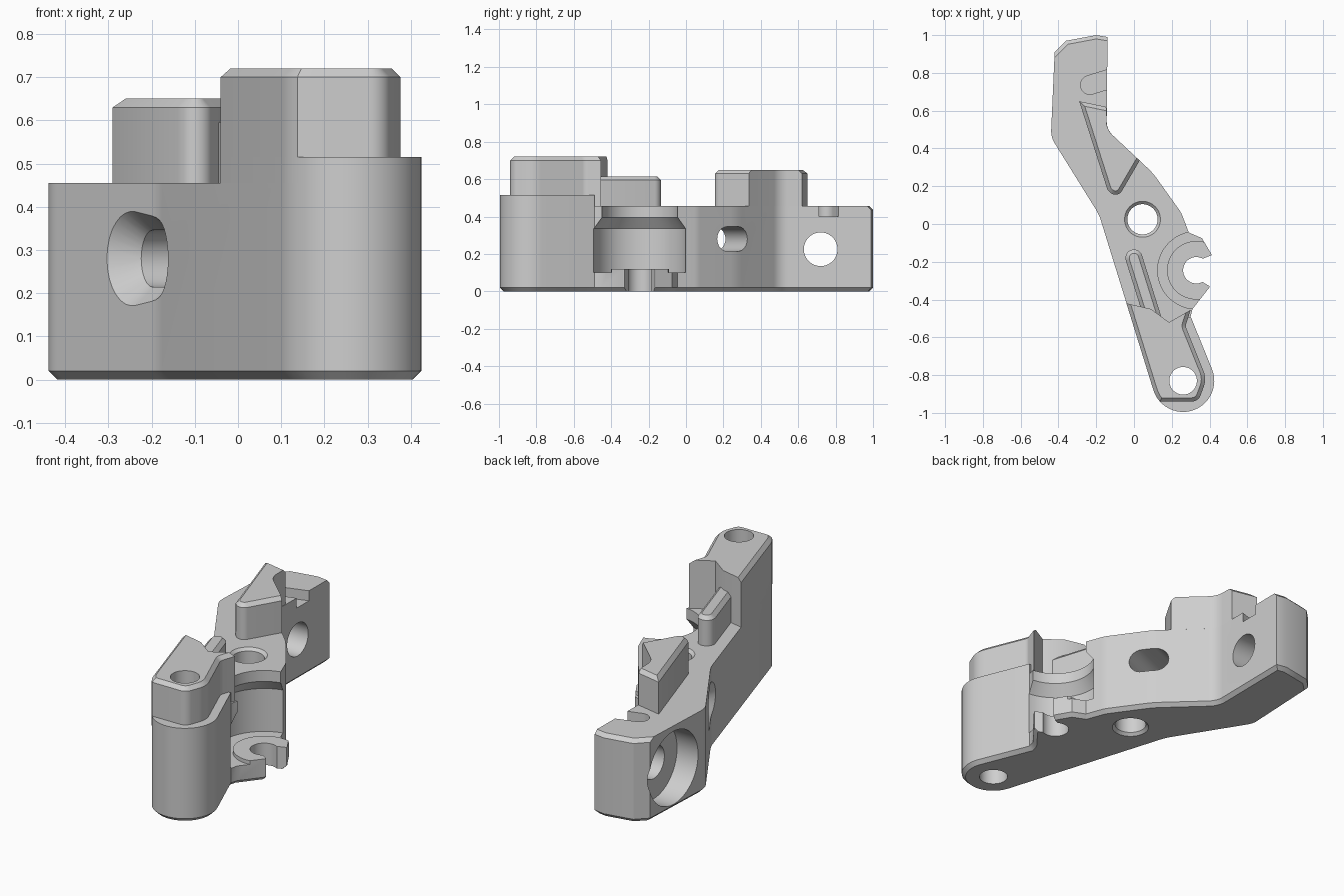
import bpy
import bmesh
from math import cos, sin, pi, radians
from mathutils import Matrix, Vector

cube = bpy.data.objects.get("Cube")
if cube:
    bpy.data.objects.remove(cube, do_unlink=True)

grey = bpy.data.materials.new("plain grey")
grey.use_nodes = True
COLOUR = (0.62, 0.62, 0.62, 1)
grey.diffuse_color = COLOUR
for node in grey.node_tree.nodes:
    if node.type == 'BSDF_PRINCIPLED':
        node.inputs["Base Color"].default_value = COLOUR

TOP = 0.455      # deck of the arm
LEDGE = 0.515    # step around the front block
CHAMFER = 0.02


def circle(r, n=56):
    return [(r * cos(2 * pi * i / n), r * sin(2 * pi * i / n)) for i in range(n)]


def stadium(h, r, n=16):
    """Round-ended slot, long along y."""
    half = [(r * cos(pi * i / n), h + r * sin(pi * i / n)) for i in range(n + 1)]
    return half + [(-x, -y) for x, y in half]


def front_arc(start, end, n):
    """Corners along the round front end, by angle in degrees."""
    angles = [radians(start + (end - start) * i / n) for i in range(n + 1)]
    return [(0.26 + 0.165 * cos(a), -0.83 + 0.165 * sin(a), 0) for a in angles]


def rounded(corners, n=8):
    """Polygon whose corners (x, y, radius) are filleted."""
    out = []
    for i, (x, y, r) in enumerate(corners):
        p = Vector((x, y))
        if r == 0:
            out.append((x, y))
            continue
        a = (Vector(corners[i - 1][:2]) - p).normalized()
        b = (Vector(corners[(i + 1) % len(corners)][:2]) - p).normalized()
        half = a.angle(b) / 2
        t = r * cos(half) / sin(half)
        c = p + (a + b).normalized() * (r / sin(half))
        v, w = p + a * t - c, p + b * t - c
        out += [tuple(c + v.lerp(w, k / n).normalized() * r) for k in range(n + 1)]
    return out


def loft(name, rings, matrix=Matrix(), chamfer=None):
    """Closed solid through (outline, height) rings; chamfer(a, b) picks edges."""
    bm = bmesh.new()
    loops = [[bm.verts.new((x, y, z)) for x, y in pts] for pts, z in rings]
    bm.faces.new(loops[0])
    bm.faces.new(loops[-1])
    for lo, hi in zip(loops, loops[1:]):
        for i in range(len(lo)):
            bm.faces.new((lo[i - 1], lo[i], hi[i], hi[i - 1]))
    bmesh.ops.recalc_face_normals(bm, faces=bm.faces)
    if chamfer:
        edges = [e for e in bm.edges if chamfer(e.verts[0].co, e.verts[1].co)]
        bmesh.ops.bevel(bm, geom=edges, offset=CHAMFER, segments=1, profile=0.5,
                        affect='EDGES')
    bm.transform(matrix)
    mesh = bpy.data.meshes.new(name)
    bm.to_mesh(mesh)
    bm.free()
    mesh.materials.append(grey)
    obj = bpy.data.objects.new(name, mesh)
    bpy.context.collection.objects.link(obj)
    return obj


def lathe(name, profile, matrix):
    return loft(name, [(circle(r), z) for r, z in profile], matrix)


def place(x, y, z=0, turn=0, sideways=False):
    m = Matrix.Translation((x, y, z)) @ Matrix.Rotation(radians(turn), 4, 'Z')
    return m @ Matrix.Rotation(pi / 2, 4, 'Y') if sideways else m


def cut(obj, cutters):
    bpy.context.view_layer.objects.active = obj
    for c in cutters:
        c.hide_render = True
        mod = obj.modifiers.new("cut", 'BOOLEAN')
        mod.operation = 'DIFFERENCE'
        mod.solver = 'EXACT'
        mod.object = c
        bpy.ops.object.modifier_apply(modifier=mod.name)


# Arm: crooked lever plate with a rounded front end and a hooked tab
ELBOW = (-0.145, 0.5, 0.1)
arm_outline = rounded([
    (-0.14, 0.99, 0), ELBOW, (0.1, 0.27, 0.4), (0.25, 0.06, 0.15),
    (0.29, -0.045, 0), (0.36, -0.075, 0), (0.41, -0.16, 0), (0.4, -0.335, 0),
    (0.31, -0.45, 0), (0.3, -0.49, 0)] + front_arc(22, -162, 24) + [
    (-0.185, 0.05, 0.25), (-0.44, 0.46, 0.12), (-0.42, 0.91, 0),
    (-0.36, 0.97, 0), (-0.2, 1.0, 0)])


def arm_chamfer(a, b):
    bottom = max(a.z, b.z) < 0.001
    back_top = min(a.z, b.z) > TOP - 0.001 and min(a.y, b.y) > 0.9
    return bottom or back_top


arm = loft("arm", [(arm_outline, 0), (arm_outline, TOP)], chamfer=arm_chamfer)

# Front step and the raised front block standing on it
block_back = [(-0.04, -0.42, 0), (0.09, -0.45, 0), (0.185, -0.52, 0)]
ledge_outline = rounded([(0.3, -0.49, 0)] + front_arc(22, -162, 24) + block_back)
front_step = loft("front_step", [(ledge_outline, TOP), (ledge_outline, LEDGE)])
block_outline = rounded([
    (0.3, -0.455, 0), (0.272, -0.54, 0.04), (0.385, -0.82, 0.12),
    (0.34, -0.94, 0.05)] + front_arc(-138, -162, 4) + block_back)


def block_chamfer(a, b):
    return min(a.z, b.z) > 0.719 and min(a.y, b.y) < -0.523


front_block = loft("front_block", [(block_outline, TOP), (block_outline, 0.72)],
                   chamfer=block_chamfer)

# Wedge block and slanted rib on the deck
wedge_outline = rounded([
    (-0.29, 0.65, 0), (-0.147, 0.62, 0), ELBOW, (0.03, 0.336, 0),
    (-0.09, 0.13, 0.04), (-0.14, 0.18, 0)])


def wedge_chamfer(a, b):
    flush_side = min(a.x, b.x) > -0.15 and min(a.y, b.y) > 0.33
    return min(a.z, b.z) > 0.649 and not flush_side


wedge_block = loft("wedge_block", [(wedge_outline, TOP), (wedge_outline, 0.65)],
                   chamfer=wedge_chamfer)
rib_outline = stadium(0.168, 0.045)
rib = loft("slanted_rib", [(rib_outline, TOP), (rib_outline, 0.615)],
           place(0.05, -0.34, turn=17.4), lambda a, b: min(a.z, b.z) > 0.614)

# Cutters
front_hole = lathe("front_hole_cutter", [(0.073, -0.1), (0.073, 0.9)],
                   place(0.26, -0.83))
pivot_hole = lathe("pivot_hole_cutter", [(0.105, -0.01), (0.08, 0.015),
                   (0.08, TOP - 0.015), (0.105, TOP + 0.01)], place(0.045, 0.025))
pocket = lathe("round_pocket_cutter", [
    (0.155, 0.12), (0.155, 0.1), (0.25, 0.1), (0.25, 0.335), (0.205, 0.395),
    (0.205, 0.6)], place(0.33, -0.245))
hook_hole = lathe("hook_hole_cutter", [(0.07, -0.1), (0.07, 0.2)],
                  place(0.33, -0.245))
mouth = [(0.33, -0.185), (0.36, -0.185), (0.45, -0.15), (0.45, -0.36),
         (0.36, -0.305), (0.33, -0.305)]
hook_mouth = loft("hook_mouth_cutter", [(mouth, -0.1), (mouth, 0.2)])
side_slot = loft("side_slot_cutter", [
    (stadium(0.035, 0.16), -0.05), (stadium(0.035, 0.066), 0.046),
    (stadium(0.035, 0.066), 0.5)], place(-0.225, 0.1, 0.28, 24, True))
side_hole = lathe("side_hole_cutter", [(0.2, -0.3), (0.2, 0), (0.09, 0),
                  (0.09, 0.4)], place(-0.31, 0.72, 0.225, 0, True))
notch_outline = stadium(0.15, 0.05)
notch = loft("deck_notch_cutter", [(notch_outline, 0.4), (notch_outline, 0.6)],
             place(-0.09, 0.78, turn=-73))

cutters = [pocket, hook_hole, hook_mouth, pivot_hole, side_slot, side_hole, notch,
           front_hole]
cut(arm, cutters)
for part in (front_step, front_block):
    cut(part, [front_hole])
for c in cutters:
    bpy.data.objects.remove(c, do_unlink=True)

# Smooth the rounded walls, keep edges crisp
for obj in bpy.context.view_layer.objects:
    obj.select_set(False)
for part in (arm, front_step, front_block, wedge_block, rib):
    part.select_set(True)
    bpy.context.view_layer.objects.active = part
    bpy.ops.object.shade_smooth_by_angle()
    part.select_set(False)
